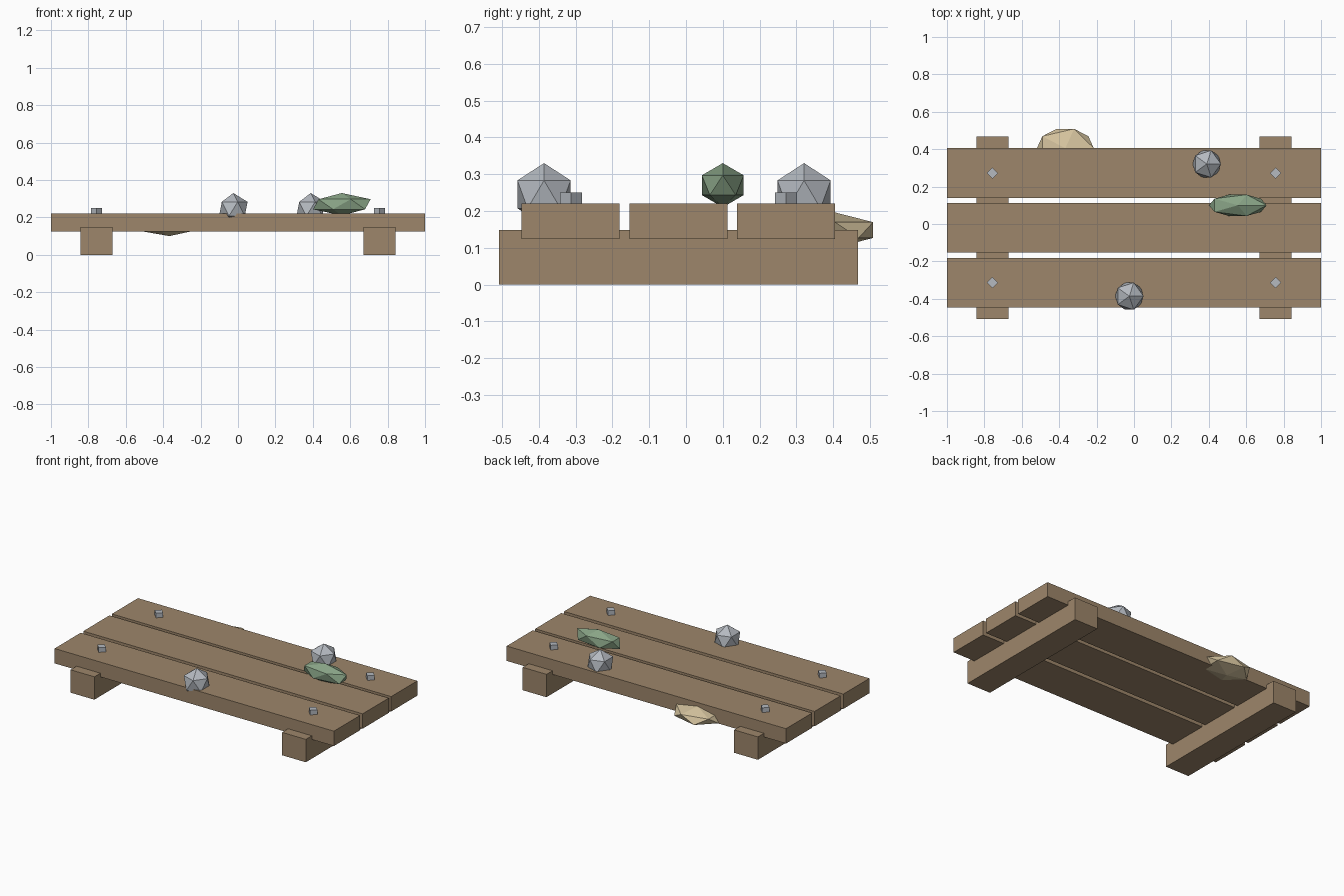
import bpy
from math import pi

cube = bpy.data.objects.get("Cube")
if cube:
    bpy.data.objects.remove(cube, do_unlink=True)


def material(name, rgb):
    mat = bpy.data.materials.new(name)
    mat.use_nodes = True
    mat.diffuse_color = (*rgb, 1)
    mat.node_tree.nodes["Principled BSDF"].inputs["Base Color"].default_value = (*rgb, 1)
    return mat


wood = material("brown wood", (0.34, 0.24, 0.145))
metal = material("grey metal", (0.46, 0.49, 0.53))
green = material("leaf green", (0.25, 0.37, 0.24))
straw = material("pale straw", (0.68, 0.56, 0.35))


def finish(name, mat):
    obj = bpy.context.object
    obj.name = name
    obj.data.materials.append(mat)
    return obj


def box(name, center, size, mat):
    bpy.ops.mesh.primitive_cube_add(size=1, location=center)
    finish(name, mat).scale = size


def lump(name, center, radii, mat):
    bpy.ops.mesh.primitive_ico_sphere_add(subdivisions=1, radius=1, location=center)
    finish(name, mat).scale = radii


# Deck planks
for name, y in (("front", -0.314), ("middle", -0.02), ("back", 0.272)):
    box(name + "_plank", (0, y, 0.172), (2, 0.267, 0.096), wood)

# Support beams and the bolts above them
for side, s in (("left", 1), ("right", -1)):
    box(side + "_beam", (s * 0.757, -0.021, 0.074), (0.17, 0.976, 0.148), wood)
    for end, y in (("front", -0.313), ("back", 0.272)):
        bpy.ops.mesh.primitive_cylinder_add(vertices=4, radius=0.03, depth=0.06,
                                            location=(s * 0.757, y, 0.22))
        finish(f"{side}_{end}_bolt", metal)

# Round stones
lump("front_stone", (-0.025, -0.386, 0.245), (0.085,) * 3, metal)
lump("back_stone", (0.389, 0.321, 0.245), (0.085,) * 3, metal)

# Flattened leaves
lump("green_leaf", (0.555, 0.1, 0.27), (0.172, 0.067, 0.06), green)
lump("straw_leaf", (-0.367, 0.405, 0.148), (0.17, 0.122, 0.048), straw)
